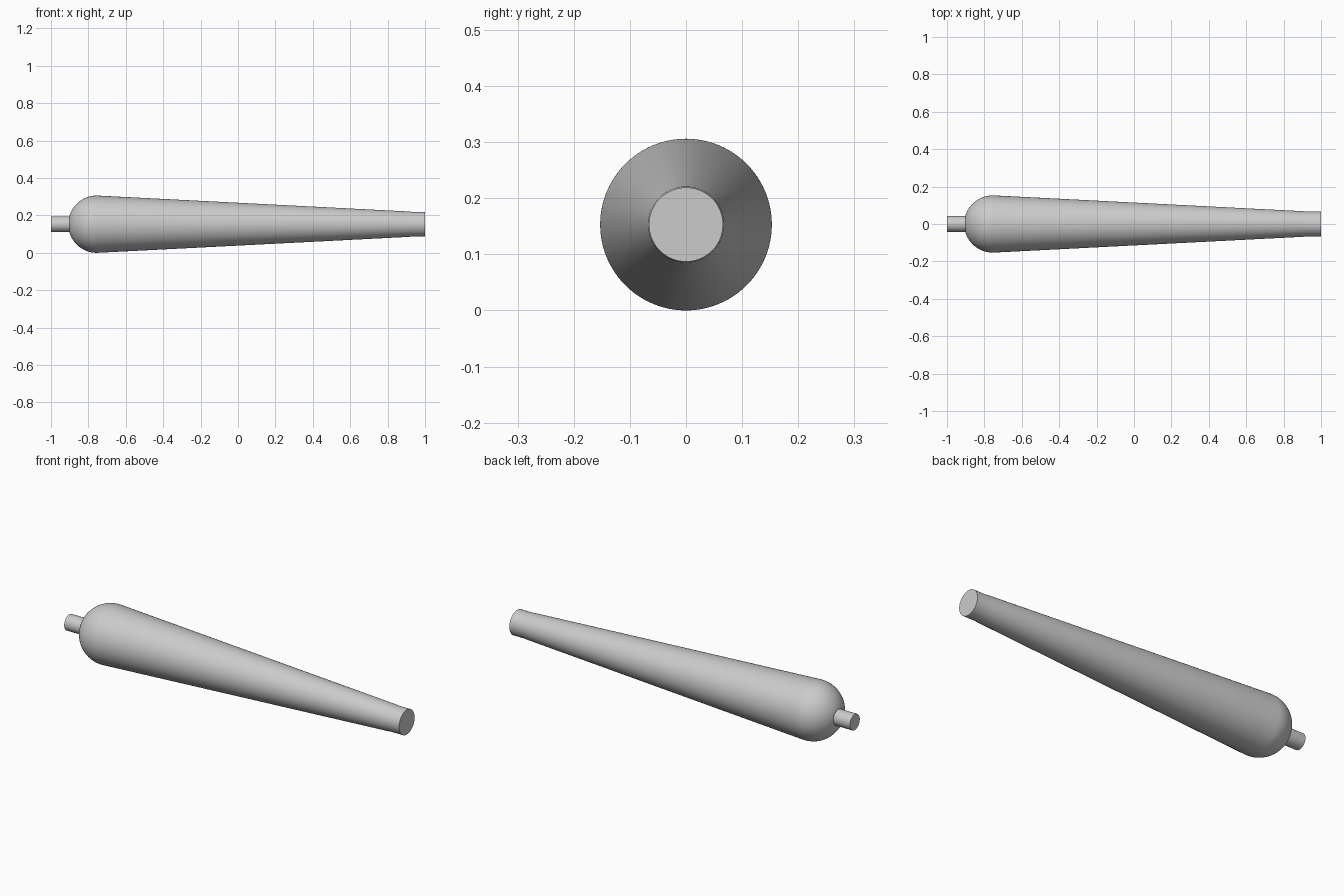
import bpy, bmesh, math
from mathutils import Matrix, Vector

cube = bpy.data.objects.get("Cube")
if cube:
    bpy.data.objects.remove(cube, do_unlink=True)

RADIUS = 0.153          # bulb radius, also the height of the axis
BULB_X = -0.755         # centre of the rounded end
TIP_RADIUS = 0.066
SEGMENTS = 96

grey = bpy.data.materials.new("light_grey")
grey.use_nodes = True
colour = (0.6, 0.6, 0.6, 1)
grey.diffuse_color = colour
grey.node_tree.nodes["Principled BSDF"].inputs["Base Color"].default_value = colour


def lathe(name, profile):
    """Spin (x, radius) points about the long axis, closed with flat caps."""
    bm = bmesh.new()
    points = [bm.verts.new((x, 0, r)) for x, r in profile]
    edges = [bm.edges.new(pair) for pair in zip(points, points[1:])]
    bmesh.ops.spin(bm, geom=points + edges, cent=(0, 0, 0), axis=(1, 0, 0),
                   angle=math.tau, steps=SEGMENTS)
    bmesh.ops.remove_doubles(bm, verts=bm.verts, dist=0.00001)
    bmesh.ops.holes_fill(bm, edges=[e for e in bm.edges if e.is_boundary], sides=0)
    bmesh.ops.recalc_face_normals(bm, faces=bm.faces)
    mesh = bpy.data.meshes.new(name)
    bm.to_mesh(mesh)
    bm.free()
    obj = bpy.data.objects.new(name, mesh)
    obj.location.z = RADIUS
    bpy.context.collection.objects.link(obj)
    mesh.materials.append(grey)
    bpy.ops.object.select_all(action="DESELECT")
    obj.select_set(True)
    bpy.context.view_layer.objects.active = obj
    bpy.ops.object.shade_smooth_by_angle(angle=math.radians(30))
    return obj


# Round bulb flowing tangentially into the long taper and the straight tip
start = math.radians(15)
end = math.radians(180 - 87.2)
steps = 24
bulb = []
for i in range(steps + 1):
    a = start + (end - start) * i / steps
    bulb.append((BULB_X - RADIUS * math.cos(a), RADIUS * math.sin(a)))
lathe("tapered_body", bulb + [(0.91, 0.068), (0.93, TIP_RADIUS), (1, TIP_RADIUS)])

# Short pin at the rounded end
lathe("end_pin", [(-1, 0.042), (-0.89, 0.042)])
